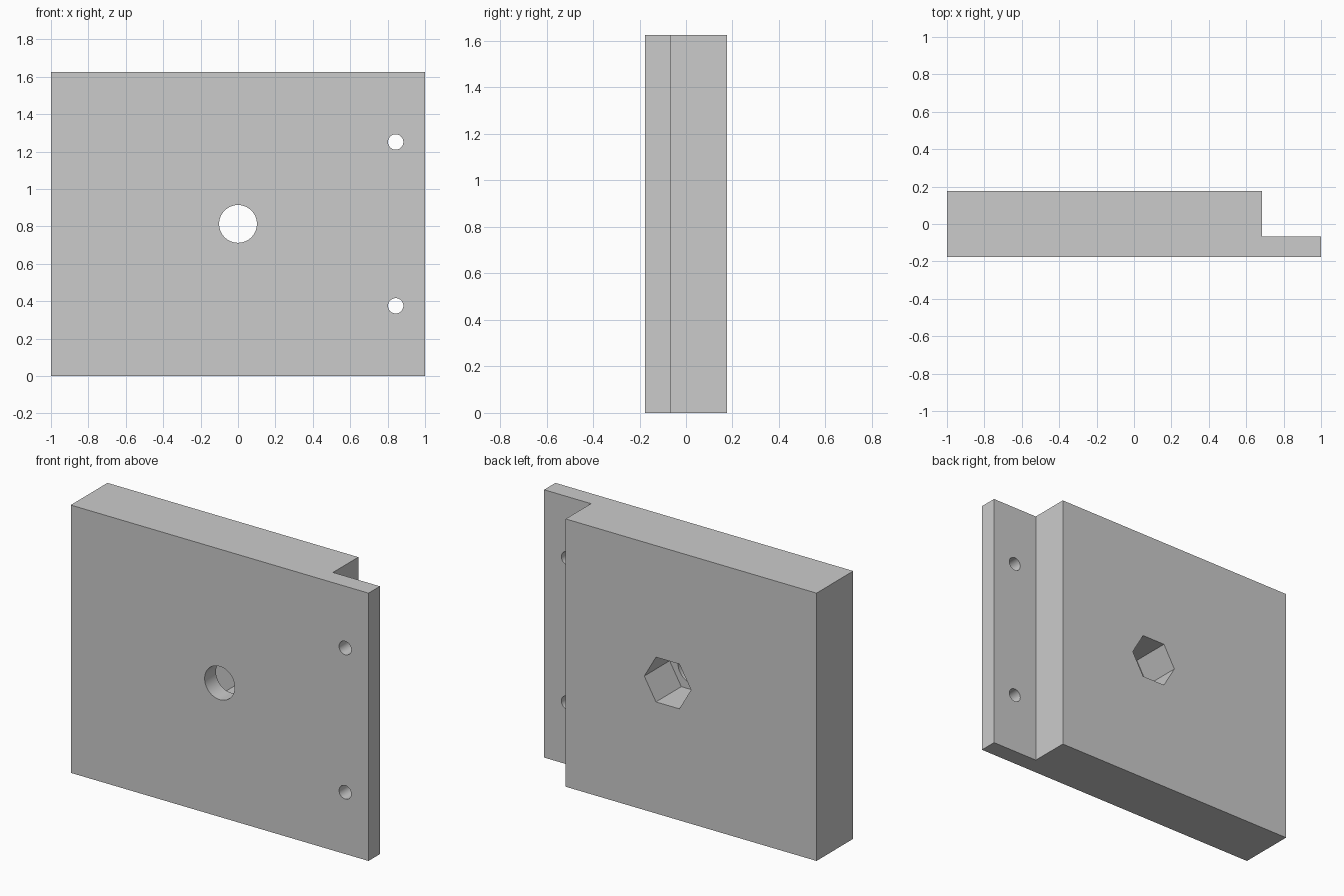
import bpy, bmesh, math
from mathutils import Matrix

if "Cube" in bpy.data.objects:
    bpy.data.objects.remove(bpy.data.objects["Cube"])

HALF_Y, STEP_Y, STEP_X, HEIGHT = 0.176, -0.067, 0.685, 1.626

# Mounting block: stepped top profile extruded upward
profile = [(-1, -HALF_Y), (1, -HALF_Y), (1, STEP_Y),
           (STEP_X, STEP_Y), (STEP_X, HALF_Y), (-1, HALF_Y)]
bm = bmesh.new()
base = bm.faces.new([bm.verts.new((x, y, 0)) for x, y in profile])
ext = bmesh.ops.extrude_face_region(bm, geom=[base])
bmesh.ops.translate(bm, vec=(0, 0, HEIGHT),
                    verts=[v for v in ext["geom"] if isinstance(v, bmesh.types.BMVert)])
bmesh.ops.recalc_face_normals(bm, faces=bm.faces)
mesh = bpy.data.meshes.new("stepped_block")
bm.to_mesh(mesh)
bm.free()
block = bpy.data.objects.new("stepped_block", mesh)
bpy.context.collection.objects.link(block)


def cut(name, x, z, radius, sides, y0, y1):
    """Cut a prismatic hole along y; first corner points along x."""
    bm = bmesh.new()
    bmesh.ops.create_cone(bm, cap_ends=True, segments=sides, radius1=radius,
                          radius2=radius, depth=y1 - y0)
    # put a corner on the x axis
    v = bm.verts[:][0].co
    bmesh.ops.rotate(bm, verts=bm.verts, matrix=Matrix.Rotation(-math.atan2(v.y, v.x), 3, 'Z'))
    bmesh.ops.rotate(bm, verts=bm.verts, matrix=Matrix.Rotation(math.pi / 2, 3, 'X'))
    bmesh.ops.translate(bm, verts=bm.verts, vec=(x, (y0 + y1) / 2, z))
    me = bpy.data.meshes.new(name)
    bm.to_mesh(me)
    bm.free()
    cutter = bpy.data.objects.new(name, me)
    bpy.context.collection.objects.link(cutter)
    mod = block.modifiers.new(name, 'BOOLEAN')
    mod.operation, mod.solver, mod.object = 'DIFFERENCE', 'EXACT', cutter
    bpy.context.view_layer.objects.active = block
    bpy.ops.object.modifier_apply(modifier=name)
    bpy.data.objects.remove(cutter)


# Hex nut pocket from the back, bolt hole through its floor
cut("hex_pocket", 0, HEIGHT / 2, 0.157, 6, STEP_Y, 0.4)
cut("bolt_hole", 0, HEIGHT / 2, 0.101, 64, -0.4, 0.1)

# Screw holes in the thin flange
for z in (0.375, 1.251):
    cut("screw_hole", 0.843, z, 0.041, 40, -0.4, 0.1)

# Smooth the round bores, keep all edges sharp
block.select_set(True)
bpy.context.view_layer.objects.active = block
bpy.ops.object.shade_smooth_by_angle(angle=math.radians(30))
